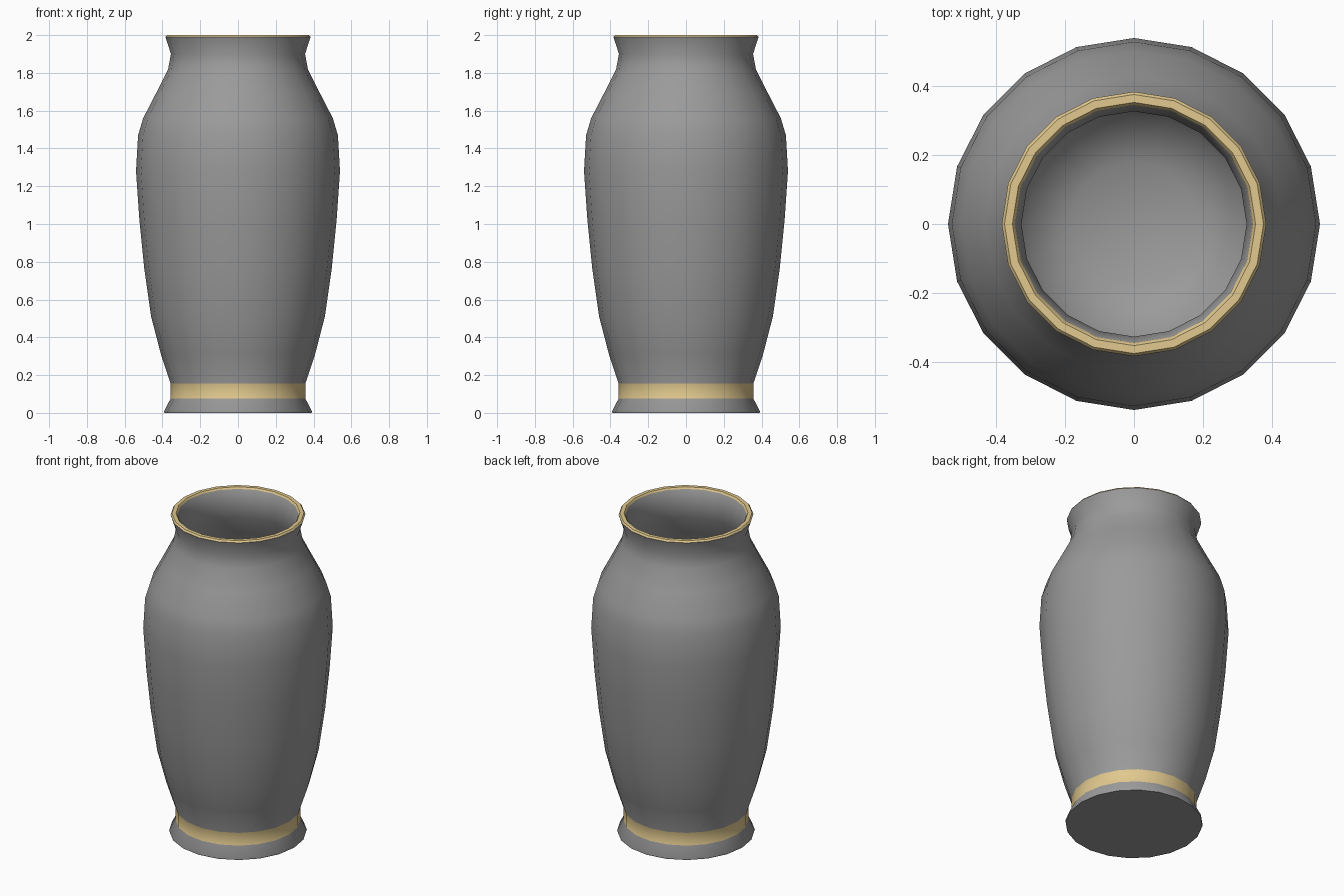
import bpy, bmesh, math

if "Cube" in bpy.data.objects:
    bpy.data.objects.remove(bpy.data.objects["Cube"])

SIDES = 20


def material(name, rgb):
    m = bpy.data.materials.new(name)
    m.diffuse_color = (*rgb, 1)
    m.use_nodes = True
    m.node_tree.nodes["Principled BSDF"].inputs["Base Color"].default_value = m.diffuse_color
    return m


grey = material("grey glaze", (0.32, 0.325, 0.32))
gold = material("pale gold", (0.75, 0.58, 0.27))

# outer profile from the foot up to the lip: radius, height
outer = [(0.39, 0.0), (0.392, 0.008), (0.357, 0.075), (0.357, 0.155),
         (0.408, 0.31), (0.46, 0.51), (0.497, 0.77), (0.522, 1.02), (0.54, 1.28),
         (0.529, 1.47), (0.502, 1.56), (0.43, 1.70), (0.37, 1.82),
         (0.355, 1.90), (0.384, 1.99)]
# rolled rim, then the inner wall down to the floor
rim = [(0.376, 2.0), (0.353, 2.0), (0.345, 1.99)]
inner = [(0.327, 1.90), (0.342, 1.81), (0.40, 1.69), (0.472, 1.55), (0.50, 1.46),
         (0.51, 1.28), (0.492, 1.02), (0.467, 0.77), (0.43, 0.51), (0.378, 0.32),
         (0.31, 0.17), (0.18, 0.10)]
profile = outer + rim + inner

# lathe the profile around z
bm = bmesh.new()
rings = [[bm.verts.new((r * math.cos(2 * math.pi * i / SIDES),
                        r * math.sin(2 * math.pi * i / SIDES), z))
          for i in range(SIDES)] for r, z in profile]
first_rim = len(outer) - 1
for k in range(len(rings) - 1):
    a, b = rings[k], rings[k + 1]
    for i in range(SIDES):
        j = (i + 1) % SIDES
        f = bm.faces.new((a[i], a[j], b[j], b[i]))
        # gold foot band and gold rim
        f.material_index = int(k == 2 or first_rim <= k < first_rim + len(rim))
bm.faces.new(rings[0][::-1])   # underside
bm.faces.new(rings[-1])        # inside floor
bmesh.ops.recalc_face_normals(bm, faces=bm.faces[:])

mesh = bpy.data.meshes.new("vase")
bm.to_mesh(mesh)
bm.free()
mesh.materials.append(grey)
mesh.materials.append(gold)
vase = bpy.data.objects.new("vase", mesh)
bpy.context.collection.objects.link(vase)
bpy.context.view_layer.objects.active = vase
vase.select_set(True)
bpy.ops.object.shade_smooth_by_angle(angle=math.radians(50))
